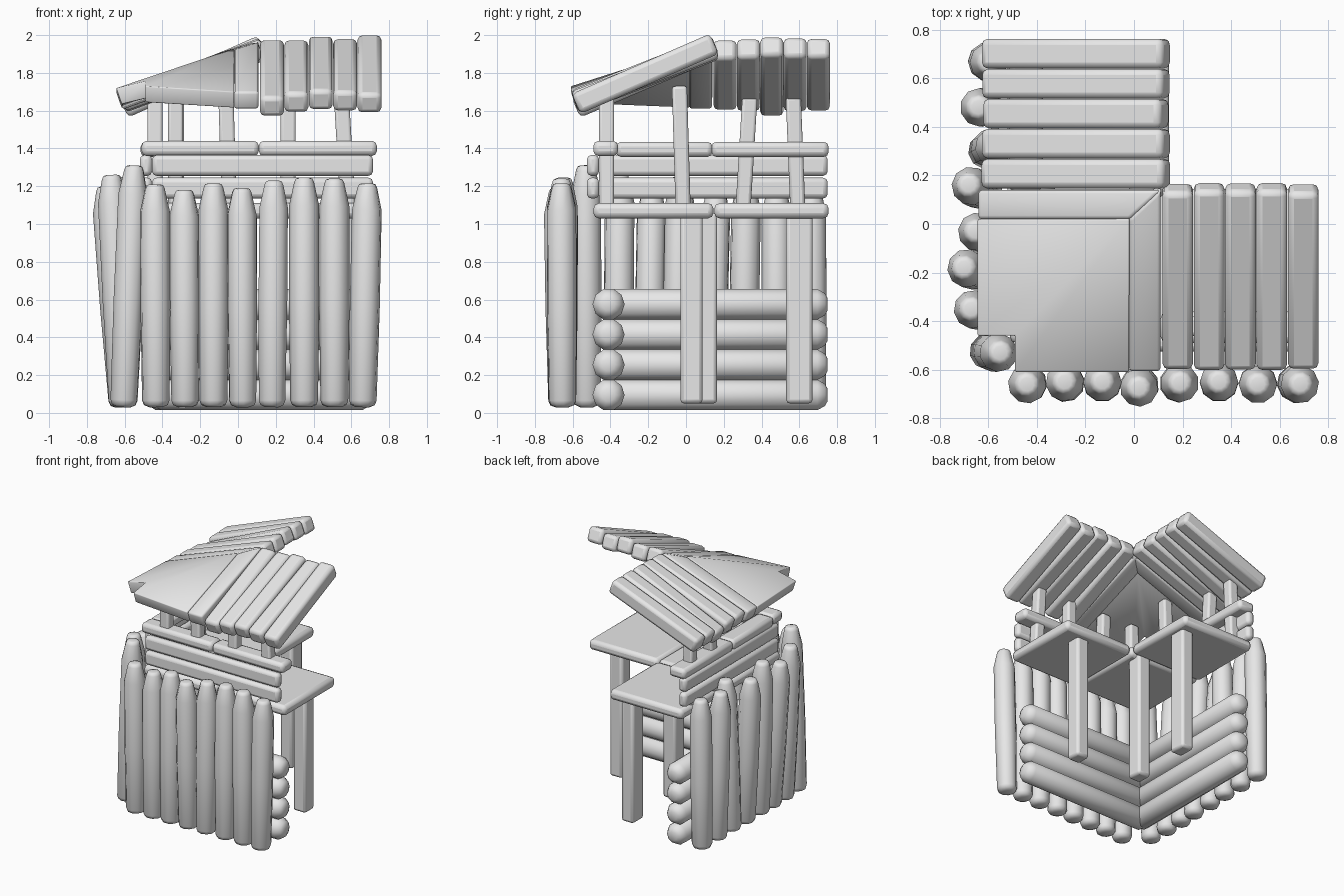
import bpy, bmesh, math
from mathutils import Vector, Matrix

cube = bpy.data.objects.get("Cube")
if cube:
    bpy.data.objects.remove(cube, do_unlink=True)

mat = bpy.data.materials.new("pale_grey")
mat.use_nodes = True
GREY = (0.8, 0.8, 0.8, 1)
mat.diffuse_color = GREY
mat.node_tree.nodes["Principled BSDF"].inputs["Base Color"].default_value = GREY


def finish(name, bm, bevel=0.0, thick=0.0):
    mesh = bpy.data.meshes.new(name)
    bm.to_mesh(mesh)
    bm.free()
    ob = bpy.data.objects.new(name, mesh)
    bpy.context.collection.objects.link(ob)
    mesh.materials.append(mat)
    if thick:
        mod = ob.modifiers.new("thickness", 'SOLIDIFY')
        mod.thickness, mod.offset = thick, -1
    if bevel:
        mod = ob.modifiers.new("rounding", 'BEVEL')
        mod.width, mod.segments = bevel, 2
    bpy.ops.object.select_all(action='DESELECT')
    ob.select_set(True)
    bpy.context.view_layer.objects.active = ob
    bpy.ops.object.shade_smooth_by_angle(angle=math.radians(60))


def log(name, base, top, radius, profile, sides=10):
    """Round timber between two points; profile holds (position, radius factor)."""
    base, top = Vector(base), Vector(top)
    turn = (top - base).to_track_quat('Z', 'Y')
    bm = bmesh.new()
    rings = []
    for t, f in profile:
        ring = []
        for i in range(sides):
            a = math.tau * i / sides
            p = turn @ Vector((math.cos(a), math.sin(a), 0)) * radius * f
            ring.append(bm.verts.new(base.lerp(top, t) + p))
        rings.append(ring)
    for lo, hi in zip(rings, rings[1:]):
        for i in range(sides):
            j = (i + 1) % sides
            bm.faces.new((lo[i], lo[j], hi[j], hi[i]))
    bm.faces.new(rings[0][::-1])
    bm.faces.new(rings[-1])
    finish(name, bm)


def box(name, lo, hi, bevel=0.02, tilt=0.0, axis='X'):
    """Rounded beam between two opposite corners, tilted about its centre."""
    lo, hi = Vector(lo), Vector(hi)
    bm = bmesh.new()
    bmesh.ops.create_cube(bm, size=1)
    bmesh.ops.scale(bm, vec=hi - lo, verts=bm.verts)
    bmesh.ops.rotate(bm, matrix=Matrix.Rotation(tilt, 3, axis), verts=bm.verts)
    bmesh.ops.translate(bm, vec=(lo + hi) / 2, verts=bm.verts)
    finish(name, bm, bevel)


def slab(name, points, faces, thick, bevel=0.015):
    """Sloping plate hung below the given top faces."""
    bm = bmesh.new()
    vs = [bm.verts.new(p) for p in points]
    for f in faces:
        bm.faces.new([vs[i] for i in f])
    finish(name, bm, bevel, thick)


STAKE = ((0, 0.45), (0.01, 0.8), (0.03, 0.92), (0.45, 1), (0.88, 0.99),
         (0.98, 0.66), (0.996, 0.55), (1, 0.35))
ROUND = ((0, 0.4), (0.012, 0.72), (0.045, 1), (0.955, 1), (0.988, 0.72), (1, 0.4))

# Palisade: front row, corner stake, side row
front = ((-0.435, -0.44, -0.66, 1.21), (-0.28, -0.285, -0.65, 1.18),
         (-0.13, -0.13, -0.65, 1.215), (0.025, 0.02, -0.675, 1.19),
         (0.18, 0.19, -0.655, 1.23), (0.35, 0.35, -0.65, 1.245),
         (0.51, 0.51, -0.66, 1.24), (0.66, 0.685, -0.66, 1.215))
for n, (x0, x1, y1, h) in enumerate(front):
    log(f"front_stake_{n}", (x0, -0.655, 0.03), (x1, y1, h), 0.08, STAKE)
log("corner_stake", (-0.605, -0.525, 0.03), (-0.55, -0.53, 1.31), 0.08, STAKE)
side = ((-0.36, -0.35, -0.67, 1.26), (-0.2, -0.18, -0.7, 1.2), (-0.05, -0.03, -0.65, 1.25),
        (0.13, 0.16, -0.68, 1.19), (0.3, 0.32, -0.57, 1.22), (0.48, 0.48, -0.64, 1.2),
        (0.67, 0.665, -0.595, 1.2))
for n, (y0, y1, x1, h) in enumerate(side):
    log(f"side_stake_{n}", (-0.61, y0, 0.03), (x1, y1, h), 0.08, STAKE)

# Stacked logs lining both walls
for n in range(4):
    z = 0.095 + 0.16 * n
    log(f"front_stacked_log_{n}", (-0.46, -0.41, z), (0.71, -0.41, z), 0.085, ROUND)
    log(f"side_stacked_log_{n}", (-0.41, -0.46, z), (-0.41, 0.75, z), 0.085, ROUND)

# Walkway platforms and legs
for name, x, y in (("corner", -0.49, -0.49), ("front", 0.15, -0.49), ("side", -0.49, 0.15)):
    box(name + "_platform", (x, y, 1.03), (x + 0.635 - 0.03 * (x > 0),
                                           y + 0.635 - 0.03 * (y > 0), 1.11), 0.028)
box("inner_leg", (-0.02, 0.04, 0.05), (0.09, 0.165, 1.06))
box("front_leg", (0.5, -0.03, 0.05), (0.61, 0.088, 1.06))
box("side_leg", (-0.005, 0.53, 0.05), (0.1, 0.67, 1.06))

# Parapet boards and handrails
for n, z in enumerate((1.135, 1.255)):
    box(f"front_board_{n}", (-0.455, -0.525, z), (0.715, -0.46, z + 0.11), 0.024)
    box(f"side_board_{n}", (-0.52, -0.43, z), (-0.455, 0.75, z + 0.11), 0.024)
for n, (a, b) in enumerate(((-0.51, 0.11), (0.11, 0.735))):
    box(f"front_rail_{n}", (a, -0.49, 1.36), (b, -0.36, 1.44), 0.026)
for n, (a, b) in enumerate(((-0.37, 0.14), (0.135, 0.755))):
    box(f"side_rail_{n}", (-0.515, a, 1.355), (-0.375, b, 1.435), 0.026)

# Roof posts
box("corner_post", (-0.37, -0.46, 1.08), (-0.29, -0.38, 1.69), 0.015)
for n, (p, tilt) in enumerate(((-0.055, -0.03), (0.265, 0.0), (0.565, -0.06))):
    box(f"front_post_{n}", (p - 0.04, -0.46, 1.08), (p + 0.04, -0.38, 1.68), 0.015, tilt, 'Y')
for n, (p, x, h, tilt) in enumerate(((-0.025, -0.325, 1.73, 0.03), (0.32, -0.44, 1.67, -0.06),
                                     (0.58, -0.44, 1.67, 0.04))):
    box(f"side_post_{n}", (x - 0.04, p - 0.04, 1.08), (x + 0.04, p + 0.04, h), 0.015, tilt, 'X')

# Sloped roof planks on both wings: middle height and slope of each
front_planks = ((1.773, 23), (1.783, 21), (1.8, 21.5), (1.79, 21), (1.795, 23.5))
for n, (z, slope) in enumerate(front_planks):
    c = 0.18 + 0.129 * n
    box(f"front_roof_plank_{n}", (c - 0.063, -0.615, z - 0.058), (c + 0.063, 0.183, z + 0.058),
        0.025, math.radians(slope), 'X')
side_planks = ((1.788, 20), (1.788, 21), (1.78, 24), (1.79, 21.5), (1.79, 21))
for n, (z, slope) in enumerate(side_planks):
    c = 0.207 + 0.1235 * n
    box(f"side_roof_plank_{n}", (-0.64, c - 0.061, z - 0.058), (0.162, c + 0.061, z + 0.058),
        0.025, -math.radians(slope), 'Y')

# Mitred planks and hipped corner plate
slab("front_mitre_plank", ((-0.02, -0.61, 1.7), (0.11, -0.61, 1.7),
                           (0.11, 0.14, 1.97), (-0.02, 0.02, 1.93)), ((0, 1, 2, 3),), 0.1)
slab("side_mitre_plank", ((-0.645, 0.14, 1.7), (-0.645, 0.02, 1.7),
                          (-0.02, 0.02, 1.93), (0.11, 0.14, 1.97)), ((0, 1, 2, 3),), 0.1)
slab("hipped_corner", ((-0.02, 0.02, 1.93), (-0.645, 0.02, 1.7), (-0.645, -0.46, 1.72),
                       (-0.49, -0.46, 1.755), (-0.49, -0.61, 1.73), (-0.02, -0.61, 1.7)),
     ((0, 1, 2, 3), (0, 3, 4, 5)), 0.09, 0.006)
